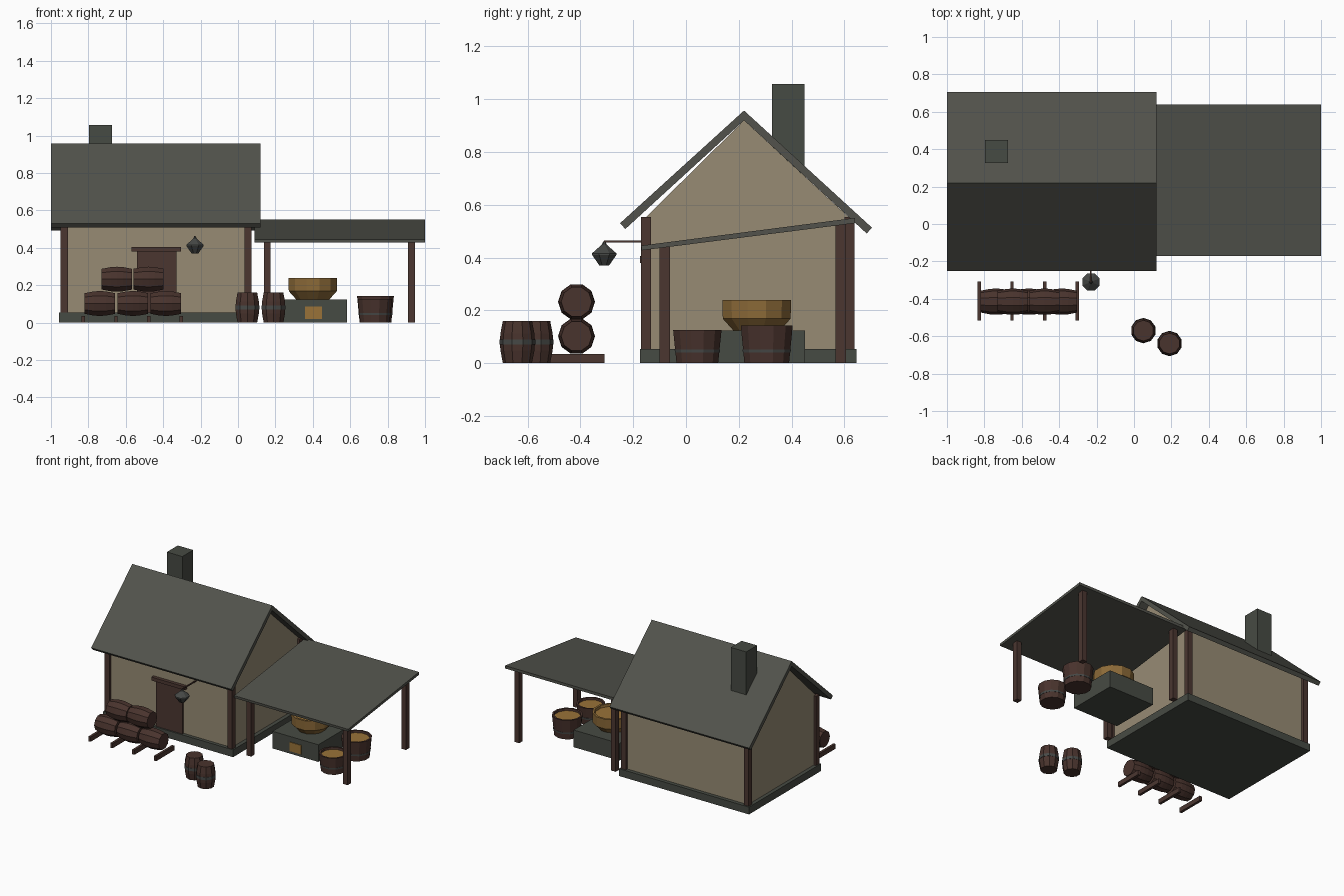
import bpy, bmesh, math
from mathutils import Matrix, Vector

if "Cube" in bpy.data.objects:
    bpy.data.objects.remove(bpy.data.objects["Cube"])


def mat(name, r, g, b):
    m = bpy.data.materials.new(name)
    m.diffuse_color = (r, g, b, 1)
    m.use_nodes = True
    m.node_tree.nodes["Principled BSDF"].inputs["Base Color"].default_value = m.diffuse_color
    return m


PLASTER = mat("plaster", .31, .26, .175)
SLATE = mat("roof_slate", .084, .086, .072)
STONE = mat("stone", .062, .069, .056)
TIMBER = mat("timber", .070, .037, .030)
OAK = mat("barrel_oak", .066, .033, .026)
IRON = mat("iron", .062, .066, .062)
COPPER = mat("copper", .262, .145, .040)
AMBER = mat("amber", .32, .17, .04)


def finish(name, bm, material):
    bmesh.ops.recalc_face_normals(bm, faces=bm.faces)
    me = bpy.data.meshes.new(name)
    bm.to_mesh(me)
    bm.free()
    me.materials.append(material)
    ob = bpy.data.objects.new(name, me)
    bpy.context.collection.objects.link(ob)
    return ob


def box(name, x, y, z, material):
    """Box from (min, max) pairs."""
    bm = bmesh.new()
    bmesh.ops.create_cube(bm, size=1)
    for v in bm.verts:
        v.co = Vector([(a + b) / 2 + c * (b - a) for (a, b), c in zip((x, y, z), v.co)])
    return finish(name, bm, material)


def prism(name, yz, x0, x1, material):
    """Extrude a side-view outline along x."""
    bm = bmesh.new()
    f = bm.faces.new([bm.verts.new((x0, y, z)) for y, z in yz])
    ext = bmesh.ops.extrude_face_region(bm, geom=[f])["geom"]
    bmesh.ops.translate(bm, vec=(x1 - x0, 0, 0),
                        verts=[g for g in ext if isinstance(g, bmesh.types.BMVert)])
    return finish(name, bm, material)


def lathe(name, profile, loc, material, sides=10, along_x=False):
    """Revolve (radius, height) points; the first and last rings are capped."""
    bm = bmesh.new()
    rings = []
    for r, h in profile:
        rings.append([bm.verts.new((r * math.cos(a), r * math.sin(a), h))
                      for a in [(k + .5) * math.tau / sides for k in range(sides)]])
    for lo, hi in zip(rings, rings[1:]):
        for k in range(sides):
            j = (k + 1) % sides
            bm.faces.new((lo[k], lo[j], hi[j], hi[k]))
    bm.faces.new(rings[0])
    bm.faces.new(rings[-1])
    m = Matrix.Translation(loc)
    if along_x:
        m = m @ Matrix.Rotation(math.pi / 2, 4, 'Y') @ Matrix.Rotation(math.pi / sides, 4, 'Z')
        if sides == 10:
            m = m @ Matrix.Rotation(math.pi / sides, 4, 'Z')
    bm.transform(m)
    return finish(name, bm, material)


# House: foundation, gabled walls, corner posts
box("foundation", (-.957, .083), (-.175, .647), (0, .053), STONE)
prism("house_walls", [(-.15, .05), (.62, .05), (.62, .55), (.22, .92), (-.15, .555)],
      -.93, .055, PLASTER)
for i, x in enumerate((-.948, .035)):
    for j, y in enumerate((-.17, .6)):
        box(f"corner_post_{i}{j}", (x, x + .038), (y, y + .038), (.05, .553), TIMBER)

# Main roof: two slabs meeting at the ridge
RIDGE_Y, RIDGE_Z, T = .22, .957, .037
for name, y, z in (("front", -.25, .53), ("back", .705, .513)):
    s = 1 if y > RIDGE_Y else -1
    prism(f"roof_{name}", [(RIDGE_Y, RIDGE_Z), (y, z), (y - s * .02, z - .022),
                           (RIDGE_Y, RIDGE_Z - T)], -1, .12, SLATE)
box("chimney", (-.797, -.674), (.326, .45), (.62, 1.057), STONE)

# Door with lintel
box("door", (-.54, -.33), (-.165, -.14), (.05, .385), TIMBER)
box("door_lintel", (-.57, -.305), (-.175, -.14), (.38, .405), TIMBER)

# Hanging lantern on a bracket
box("lantern_bracket", (-.234, -.226), (-.31, -.14), (.456, .464), TIMBER)
lathe("lantern", [(.02, .37), (.05, .41), (.05, .416), (.012, .447), (.004, .46)],
      (-.23, -.31, 0), IRON, 8)

# Lean-to: sloping roof on four posts
prism("lean_to_roof", [(-.17, .445), (.64, .55), (.64, .53), (-.168, .427)], .088, 1, SLATE)
for i, x in enumerate((.138, .91)):
    box(f"lean_to_front_post_{i}", (x, x + .037), (-.1, -.061), (0, .44), TIMBER)
    box(f"lean_to_back_post_{i}", (x, x + .037), (.566, .606), (0, .53), TIMBER)

# Hearth with fire opening and brewing kettle
box("hearth", (.217, .583), (.085, .451), (0, .124), STONE)
box("fire_opening", (.357, .45), (.08, .09), (.02, .085), AMBER)
lathe("kettle", [(.092, .124), (.133, .168), (.135, .238), (.12, .238), (.116, .215)],
      (.4, .268, 0), COPPER, 12)
lathe("kettle_brew", [(.117, .214), (.117, .22)], (.4, .268, 0), AMBER, 12)


# Open tubs with brew inside
def tub(name, x, y, r, h):
    b = r * .86
    lathe(name, [(b, 0), (r, h), (r - .013, h), (r - .016, h - .025)], (x, y, 0), OAK, 12)
    lathe(name + "_brew", [(r - .014, h - .026), (r - .014, h - .015)], (x, y, 0), AMBER, 12)
    at = lambda z: b + (r - b) * z / h + .002
    lathe(name + "_hoop", [(at(.04), .04), (at(.052), .052)], (x, y, 0), IRON, 12)


tub("large_tub", .735, .306, .102, .143)
tub("small_tub", .732, .043, .095, .125)

# Barrels: stacked on the rack, and two standing
R, L = .07, .163
BARREL = [(.83 * R, 0), (.97 * R, .3 * L), (R, .5 * L), (.97 * R, .7 * L), (.83 * R, L)]
for i, x in enumerate((-.82, -.643, -.467)):
    lathe(f"lower_barrel_{i}", BARREL, (x, -.415, .102), OAK, along_x=True)
for i, x in enumerate((-.729, -.56)):
    lathe(f"upper_barrel_{i}", BARREL, (x, -.415, .232), OAK, along_x=True)
for i, x in enumerate((-.828, -.652, -.477, -.303)):
    box(f"rack_rail_{i}", (x - .009, x + .009), (-.515, -.308), (0, .034), TIMBER)
for i, (x, y) in enumerate(((.05, -.57), (.19, -.639))):
    lathe(f"standing_barrel_{i}", [(r * .95, h * .98) for r, h in BARREL], (x, y, 0), OAK)
    lathe(f"standing_barrel_hoop_{i}", [(.068, .07), (.068, .09)], (x, y, 0), IRON)
